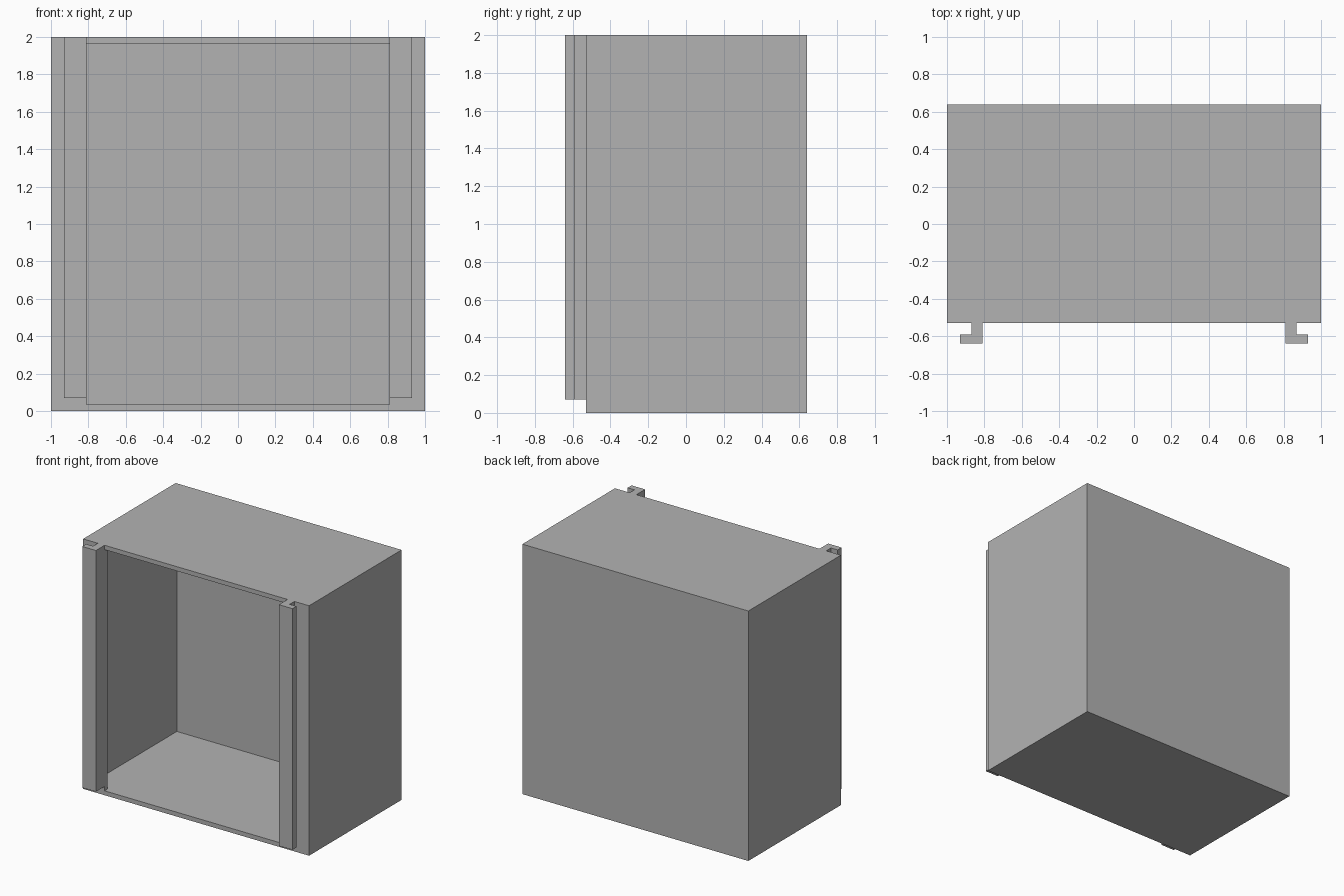
import bpy
import bmesh

if "Cube" in bpy.data.objects:
    bpy.data.objects.remove(bpy.data.objects["Cube"], do_unlink=True)

WALL = 0.035
FRONT, BACK = -0.53, 0.64
HEIGHT = 2.0
OPENING = 0.81

# Single grey finish
grey = bpy.data.materials.new("plain_grey")
grey.use_nodes = True
colour = (0.45, 0.45, 0.45, 1)
grey.diffuse_color = colour
grey.node_tree.nodes["Principled BSDF"].inputs["Base Color"].default_value = colour


def extrude_plan(name, points, bottom, top):
    """Extrude a plan outline straight up into a solid part."""
    bm = bmesh.new()
    base = bm.faces.new([bm.verts.new((x, y, bottom)) for x, y in points])
    result = bmesh.ops.extrude_face_region(bm, geom=[base], use_keep_orig=True)
    raised = [v for v in result["geom"] if isinstance(v, bmesh.types.BMVert)]
    bmesh.ops.translate(bm, verts=raised, vec=(0, 0, top - bottom))
    bmesh.ops.recalc_face_normals(bm, faces=bm.faces)
    mesh = bpy.data.meshes.new(name)
    bm.to_mesh(mesh)
    bm.free()
    mesh.materials.append(grey)
    obj = bpy.data.objects.new(name, mesh)
    bpy.context.collection.objects.link(obj)
    return obj


def mirrored(half):
    """Complete a symmetric outline from its +x half."""
    return half + [(-x, y) for x, y in reversed(half)]


# Cabinet body
body = extrude_plan("cabinet_body", mirrored([(1, FRONT), (1, BACK)]), 0, HEIGHT)

# Hollow interior, narrower where it passes between the front flanges
inner = 1 - WALL
cavity = extrude_plan("cavity_cutter", mirrored([
    (OPENING, FRONT - 0.2), (OPENING, FRONT + WALL),
    (inner, FRONT + WALL), (inner, BACK - WALL)]), WALL, HEIGHT - WALL)
cavity.hide_render = True
cavity.hide_viewport = True
cut = body.modifiers.new("hollow", "BOOLEAN")
cut.operation = "DIFFERENCE"
cut.solver = "EXACT"
cut.object = cavity

# L-shaped rails either side of the opening, lips pointing outwards
LIP_BACK, LIP_FRONT = -0.59, -0.64
rail = [(OPENING, FRONT), (OPENING, LIP_FRONT), (0.93, LIP_FRONT),
        (0.93, LIP_BACK), (0.87, LIP_BACK), (0.87, FRONT)]
for name, side in (("left_rail", 1), ("right_rail", -1)):
    extrude_plan(name, [(side * x, y) for x, y in rail], 0.07, HEIGHT)
